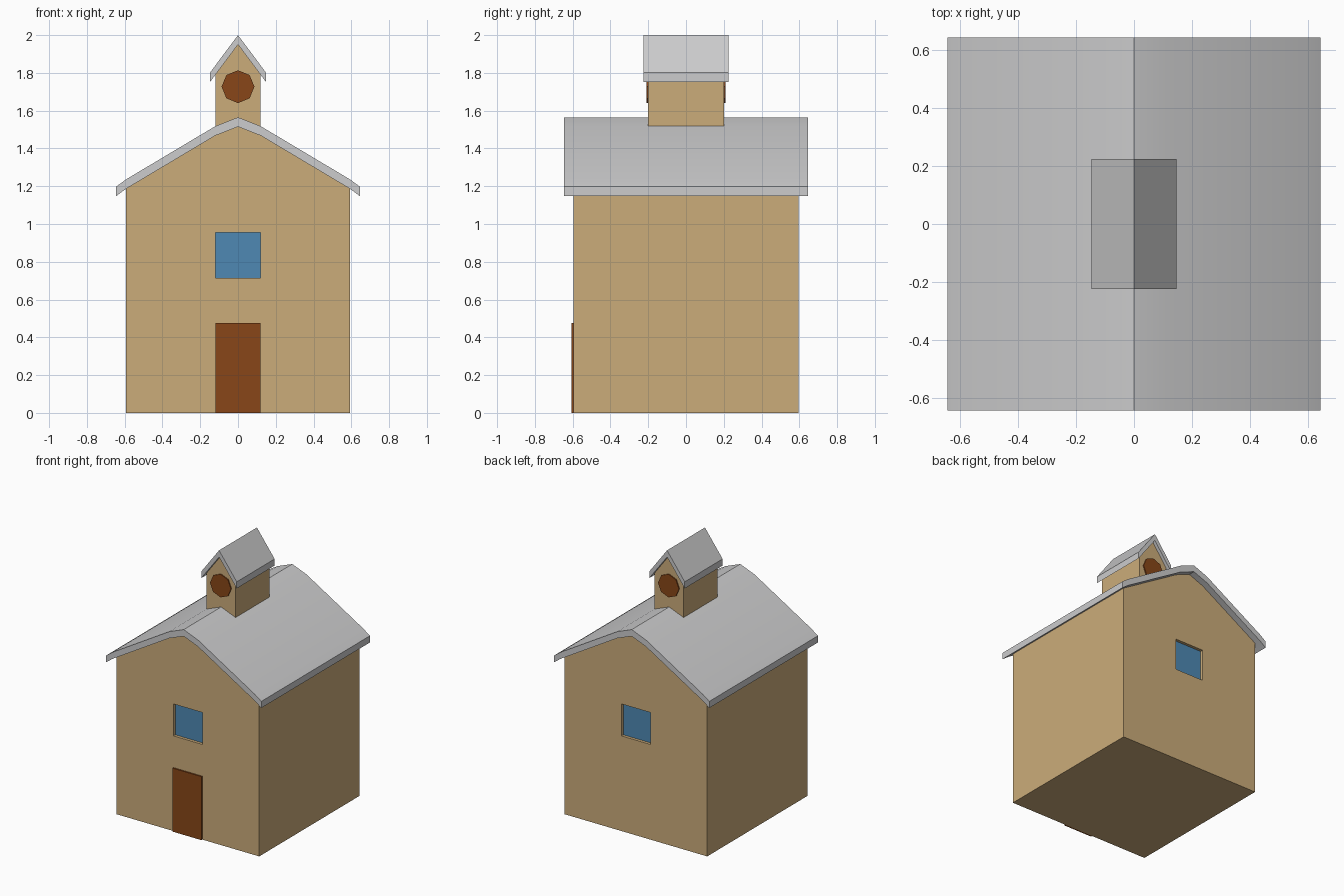
import bpy, bmesh, math

if "Cube" in bpy.data.objects:
    bpy.data.objects.remove(bpy.data.objects["Cube"])


def srgb(r, g, b):
    lin = lambda c: c / 12.92 if c <= 0.04045 else ((c + 0.055) / 1.055) ** 2.4
    return (lin(r / 255), lin(g / 255), lin(b / 255), 1.0)


def material(name, color):
    m = bpy.data.materials.new(name)
    m.diffuse_color = color
    m.use_nodes = True
    m.node_tree.nodes["Principled BSDF"].inputs["Base Color"].default_value = m.diffuse_color
    return m


TAN = material("tan wall", srgb(203, 172, 122))
GREY = material("grey roof", srgb(204, 204, 205))
BROWN = material("brown wood", srgb(136, 70, 24))
BLUE = material("blue glass", srgb(78, 137, 180))


def prism(name, profile, y0, y1, mat, smooth=False):
    """Extrude an (x, z) profile along y."""
    bm = bmesh.new()
    face = bm.faces.new([bm.verts.new((x, y0, z)) for x, z in profile])
    ext = bmesh.ops.extrude_face_region(bm, geom=[face])
    moved = [g for g in ext["geom"] if isinstance(g, bmesh.types.BMVert)]
    bmesh.ops.translate(bm, verts=moved, vec=(0, y1 - y0, 0))
    bmesh.ops.recalc_face_normals(bm, faces=bm.faces)
    me = bpy.data.meshes.new(name)
    bm.to_mesh(me)
    bm.free()
    me.materials.append(mat)
    ob = bpy.data.objects.new(name, me)
    bpy.context.collection.objects.link(ob)
    if smooth:
        bpy.ops.object.select_all(action='DESELECT')
        ob.select_set(True)
        bpy.context.view_layer.objects.active = ob
        bpy.ops.object.shade_smooth_by_angle(angle=math.radians(30))
    return ob


def mirrored(half):
    """Complete a right-half profile running towards the centre line."""
    return half + [(-x, z) for x, z in reversed(half) if x > 0]


def rect(w, z0, z1):
    return [(-w, z0), (w, z0), (w, z1), (-w, z1)]


def roof_profile(half, t):
    """Roof slab: upper line, then the same line lowered by t."""
    top = mirrored(half)
    return top + [(x, z - t) for x, z in reversed(top)]


W, D = 0.593, 0.595

# main walls with gable ends
walls = prism("walls", mirrored([(W, 0), (W, 1.192), (0.12, 1.474), (0, 1.52)]),
              -D, D, TAN)

# main roof, bent near the ridge
prism("main_roof", roof_profile([(0.645, 1.198), (0.593, 1.236), (0.12, 1.518),
                                 (0, 1.565)], 0.05), -0.645, 0.645, GREY, True)

# bell tower and its roof
prism("tower", mirrored([(0.12, 1.48), (0.12, 1.79), (0, 1.952)]), -0.2, 0.2, TAN)
prism("tower_roof", roof_profile([(0.147, 1.803), (0, 2.0)], 0.05),
      -0.225, 0.225, GREY)

# windows recessed in both gables, octagonal discs on both tower ends
octagon = [(0.087 * math.cos(i * math.pi / 4), 1.727 + 0.087 * math.sin(i * math.pi / 4))
           for i in range(8)]
DEPTH = 0.025
for side, s in (("front", -1), ("back", 1)):
    cutter = prism(side + "_window_cutter", rect(0.12, 0.715, 0.955),
                   s * (D - DEPTH), s * (D + 0.1), TAN)
    cutter.hide_render = True
    cutter.hide_set(True)
    cut = walls.modifiers.new(side + "_recess", 'BOOLEAN')
    cut.operation = 'DIFFERENCE'
    cut.solver = 'EXACT'
    cut.object = cutter
    prism(side + "_window", rect(0.12, 0.715, 0.955),
          s * (D - DEPTH - 0.003), s * (D - DEPTH + 0.003), BLUE)
    prism(side + "_tower_disc", octagon, s * 0.199, s * 0.208, BROWN)

# front door
prism("door", rect(0.12, 0, 0.477), -D - 0.011, -D + 0.001, BROWN)
